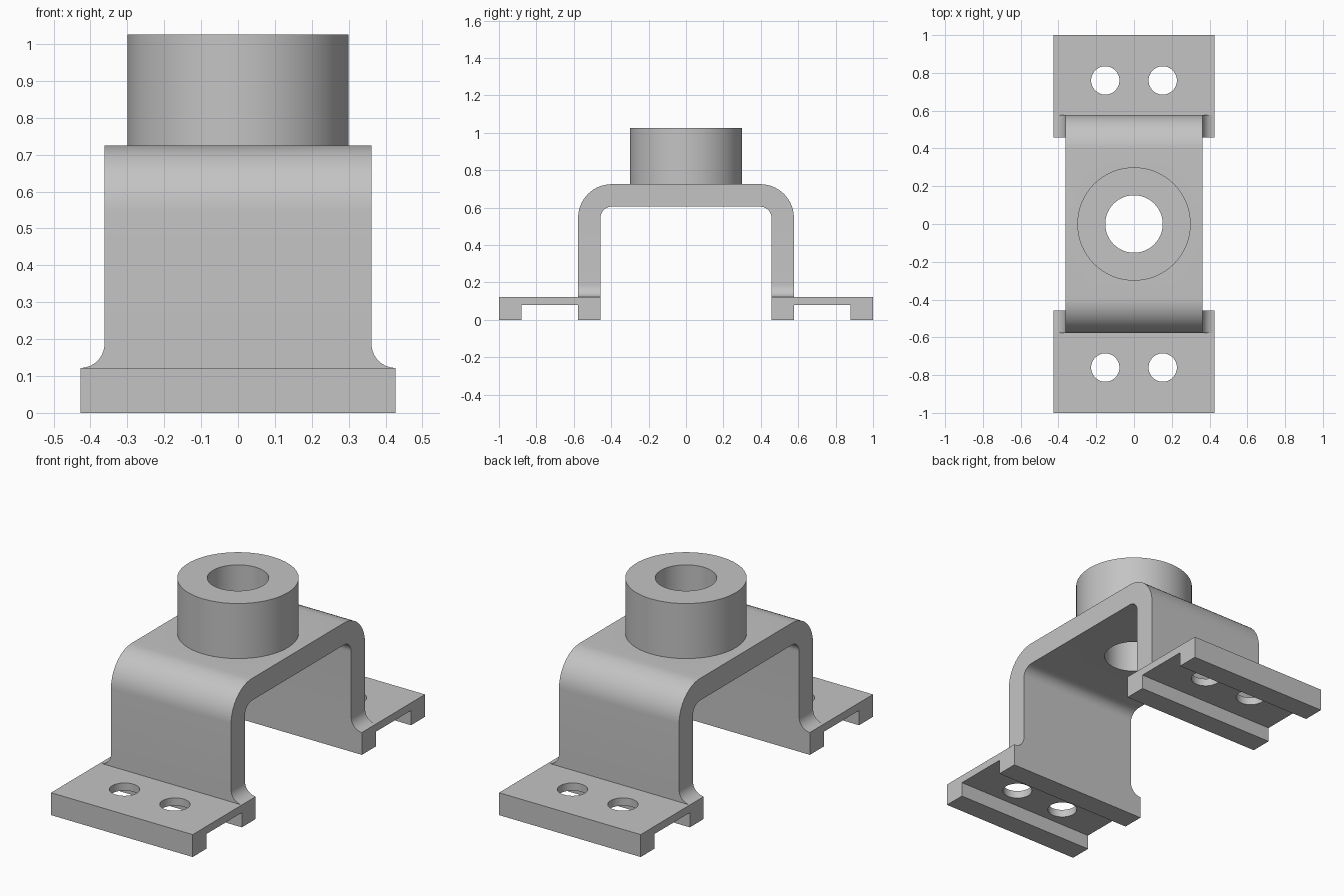
import bpy
import bmesh
from math import cos, sin, radians
from mathutils import Matrix, Vector

cube = bpy.data.objects.get("Cube")
if cube:
    bpy.data.objects.remove(cube, do_unlink=True)

steel = bpy.data.materials.new("plain grey")
steel.use_nodes = True
GREY = (0.55, 0.55, 0.55, 1)
steel.diffuse_color = GREY
steel.node_tree.nodes["Principled BSDF"].inputs["Base Color"].default_value = GREY


def arc(cx, cz, r, start, end, steps=14):
    angles = [radians(start + (end - start) * i / steps) for i in range(steps + 1)]
    return [(cx + r * cos(a), cz + r * sin(a)) for a in angles]


def mirrored(half):
    return half + [(-u, z) for u, z in reversed(half)]


def make_object(name, bm):
    bmesh.ops.recalc_face_normals(bm, faces=bm.faces)
    mesh = bpy.data.meshes.new(name)
    bm.to_mesh(mesh)
    bm.free()
    mesh.materials.append(steel)
    obj = bpy.data.objects.new(name, mesh)
    bpy.context.collection.objects.link(obj)
    return obj


def prism(name, outline, axis, half_depth):
    """Extrude a (horizontal, z) outline along x or y, centred on zero."""
    bm = bmesh.new()
    if axis == "x":
        points = [(-half_depth, u, z) for u, z in outline]
        push = Vector((2 * half_depth, 0, 0))
    else:
        points = [(u, -half_depth, z) for u, z in outline]
        push = Vector((0, 2 * half_depth, 0))
    face = bm.faces.new([bm.verts.new(p) for p in points])
    moved = bmesh.ops.extrude_face_region(bm, geom=[face], use_keep_orig=True)["geom"]
    bmesh.ops.translate(bm, vec=push, verts=[v for v in moved if isinstance(v, bmesh.types.BMVert)])
    return make_object(name, bm)


def cylinder(name, x, y, radius, low, high, sides):
    bm = bmesh.new()
    bmesh.ops.create_cone(bm, cap_ends=True, segments=sides, radius1=radius, radius2=radius,
                          depth=high - low, matrix=Matrix.Translation((x, y, (low + high) / 2)))
    return make_object(name, bm)


def combine(target, tool, operation):
    mod = target.modifiers.new("combine", "BOOLEAN")
    mod.operation = operation
    mod.solver = "EXACT"
    mod.object = tool
    tool.hide_render = True
    bpy.context.view_layer.objects.active = target
    bpy.ops.object.modifier_apply(modifier=mod.name)
    bpy.data.objects.remove(tool, do_unlink=True)


# Bent strap with grooved feet, drawn from the side
WIDE, NARROW, FOOT_TOP = 0.427, 0.362, 0.122
OUTER, INNER = 0.577, 0.457
side = arc(0.397, 0.545, 0.18, 90, 0)
side += [(OUTER, FOOT_TOP), (1, FOOT_TOP), (1, 0), (0.88, 0), (0.88, 0.08),
         (OUTER, 0.08), (OUTER, 0), (INNER, 0)]
side += arc(0.397, 0.545, 0.06, 0, 90)
bracket = prism("mounting_bracket", mirrored(side), "x", 0.5)

# Trim to the front outline: wide feet filleted into a narrower strap
fillet = WIDE - NARROW
front = [(WIDE, -0.1)] + arc(WIDE, FOOT_TOP + fillet, fillet, 270, 180) + [(NARROW, 0.9)]
combine(bracket, prism("width_trim", mirrored(front), "y", 1.1), "INTERSECT")

# Round boss on top, bored through
combine(bracket, cylinder("boss", 0, 0, 0.3, 0.66, 1.025, 96), "UNION")
combine(bracket, cylinder("bore", 0, 0, 0.152, 0.5, 1.2, 72), "DIFFERENCE")

# Two bolt holes in each foot
for x in (-0.152, 0.152):
    for y in (-0.76, 0.76):
        combine(bracket, cylinder("bolt_hole", x, y, 0.075, -0.1, 0.3, 48), "DIFFERENCE")

bpy.ops.object.select_all(action="DESELECT")
bracket.select_set(True)
bpy.context.view_layer.objects.active = bracket
bpy.ops.object.shade_smooth_by_angle(angle=radians(30))
